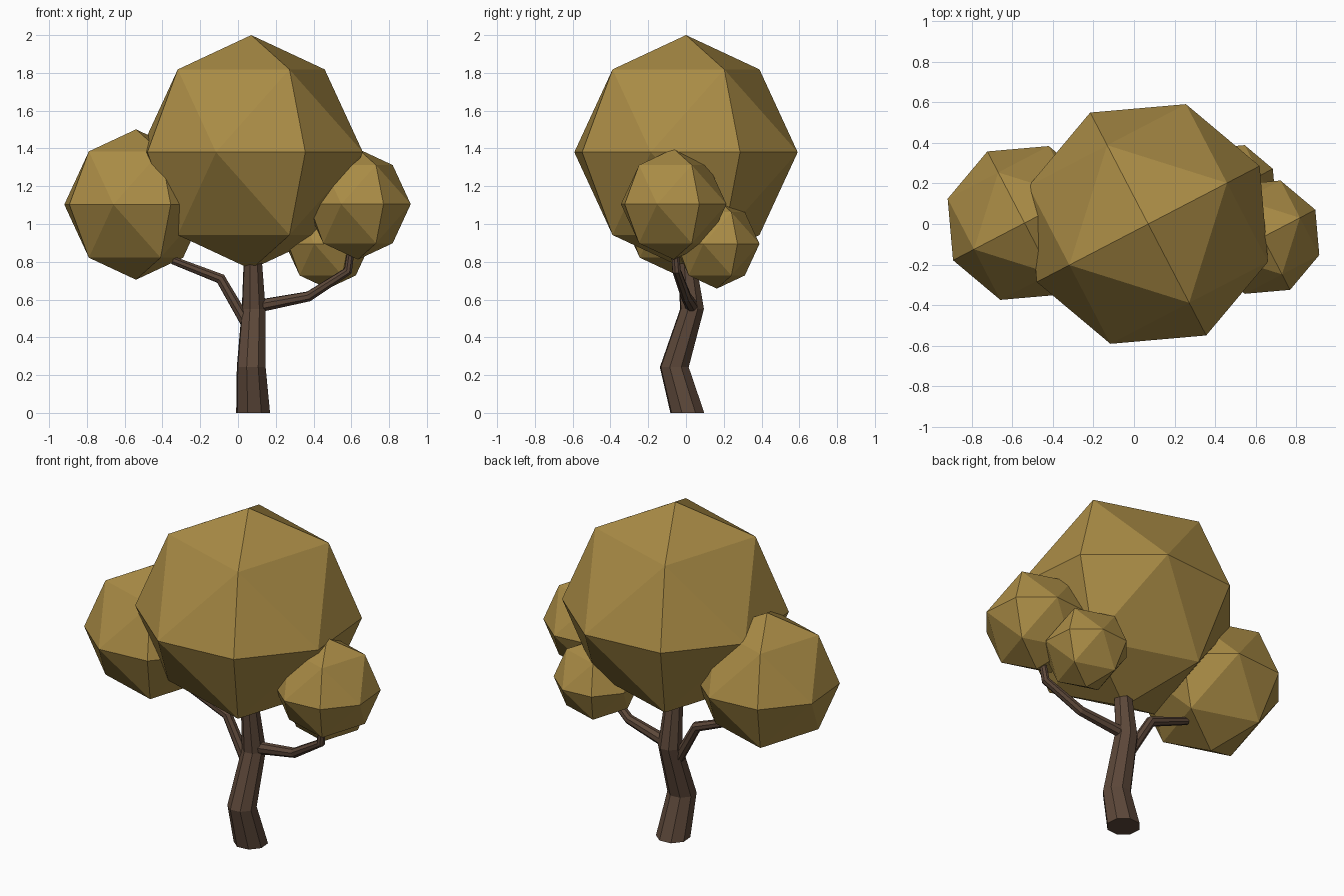
import bpy, bmesh
from math import cos, sin, tau, radians
from itertools import product
from mathutils import Vector, Matrix

if "Cube" in bpy.data.objects:
    bpy.data.objects.remove(bpy.data.objects["Cube"])

TURN = radians(27.5)


def material(name, color):
    m = bpy.data.materials.new(name)
    m.diffuse_color = (*color, 1)
    m.use_nodes = True
    m.node_tree.nodes["Principled BSDF"].inputs["Base Color"].default_value = m.diffuse_color
    return m


leaf = material("leaf", (0.40, 0.26, 0.06))
bark = material("bark", (0.11, 0.065, 0.042))


def finish(name, bm, mat):
    bmesh.ops.recalc_face_normals(bm, faces=bm.faces)
    mesh = bpy.data.meshes.new(name)
    bm.to_mesh(mesh)
    bm.free()
    mesh.materials.append(mat)
    obj = bpy.data.objects.new(name, mesh)
    bpy.context.collection.objects.link(obj)
    return obj


def foliage(name, center, radius):
    """Once-subdivided octahedron pushed out to a sphere (32 faces)."""
    bm = bmesh.new()
    for p in product((-1, 0, 1), repeat=3):
        if sum(map(abs, p)) in (1, 2):
            bm.verts.new(Vector(p).normalized() * radius)
    bmesh.ops.convex_hull(bm, input=bm.verts[:])
    bm.transform(Matrix.Translation(center) @ Matrix.Rotation(TURN, 4, 'Z'))
    return finish(name, bm, leaf)


def limb(name, path, radii, level=False, sides=8):
    """Tapered, mitred tube along a path; level keeps the rings horizontal."""
    pts = [Vector(p) for p in path]
    bm = bmesh.new()
    rings = []
    last = len(pts) - 1
    for i, (p, r) in enumerate(zip(pts, radii)):
        before = (p - pts[i - 1]).normalized() if i else Vector()
        after = (pts[i + 1] - p).normalized() if i < last else Vector()
        t = Vector((0, 0, 1)) if level else (before + after).normalized()
        u = Vector((0, 1, 0)).cross(t).normalized()
        v = t.cross(u)
        rings.append([bm.verts.new(p + r * (u * cos(a) + v * sin(a)))
                      for a in (TURN + tau * k / sides for k in range(sides))])
    for lo, hi in zip(rings, rings[1:]):
        for k in range(sides):
            n = (k + 1) % sides
            bm.faces.new((lo[k], lo[n], hi[n], hi[k]))
    bm.faces.new(rings[0][::-1])
    bm.faces.new(rings[-1])
    return finish(name, bm, bark)


# Trunk and its two branches
limb("trunk",
     [(0.08, 0.007, 0), (0.07, -0.062, 0.242), (0.083, 0.032, 0.55), (0.077, -0.005, 0.88)],
     [0.094, 0.08, 0.066, 0.046], level=True)
limb("left_branch",
     [(0.07, 0.01, 0.43), (-0.092, 0.03, 0.71), (-0.345, 0.03, 0.808)],
     [0.032, 0.029, 0.022])
limb("right_branch",
     [(0.08, 0.035, 0.56), (0.375, 0.0, 0.617), (0.583, -0.05, 0.752), (0.6, -0.06, 0.88)],
     [0.036, 0.028, 0.024, 0.02])

# Foliage clumps
foliage("main_foliage", (0.07, 0, 1.38), 0.62)
foliage("left_foliage", (-0.54, 0.005, 1.103), 0.398)
foliage("right_foliage", (0.635, -0.065, 1.105), 0.293)
foliage("back_foliage", (0.475, 0.163, 0.895), 0.237)
